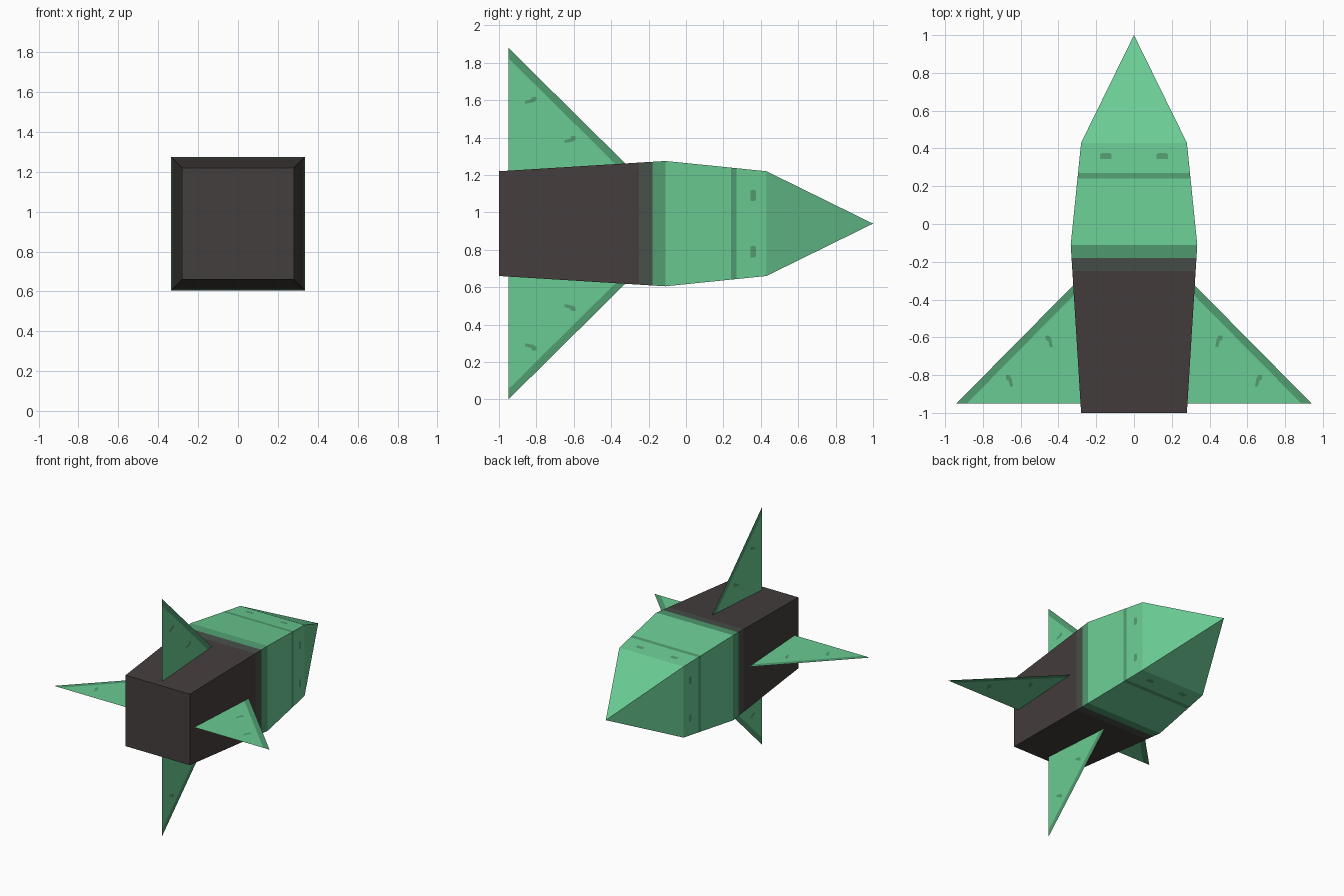
import bpy, bmesh, math
from mathutils import Vector, Matrix

if "Cube" in bpy.data.objects:
    bpy.data.objects.remove(bpy.data.objects["Cube"])

CZ = 0.94  # height of the long axis


def lin(c):
    c /= 255
    return c / 12.92 if c <= 0.04045 else ((c + 0.055) / 1.055) ** 2.4


def mat(name, h):
    m = bpy.data.materials.new(name)
    m.diffuse_color = [lin(int(h[i:i + 2], 16)) for i in (0, 2, 4)] + [1]
    m.use_nodes = True
    m.node_tree.nodes["Principled BSDF"].inputs["Base Color"].default_value = m.diffuse_color
    return m


GREEN = mat("light green", "6ACB93")
DARK = mat("dark green", "519D71")
BROWN = mat("charcoal brown", "443E3D")
SOOT = mat("sooty green", "475049")
MATS = [GREEN, DARK, BROWN, SOOT]


def finish(bm, name):
    me = bpy.data.meshes.new(name)
    bm.to_mesh(me)
    bm.free()
    for m in MATS:
        me.materials.append(m)
    ob = bpy.data.objects.new(name, me)
    bpy.context.collection.objects.link(ob)
    return ob


def half(y):
    # half width of the square hull at y
    if y < -0.11:
        return 0.28 + 0.055 * (y + 1) / 0.89
    return 0.335 - 0.055 * (y + 0.11) / 0.54


def turn(k):
    # quarter turns about the hull axis
    return Matrix.Translation((0, 0, CZ)) @ Matrix.Rotation(k * math.pi / 2, 4, 'Y')


# Hull: square rings along y, with painted bands and a pyramid nose
bm = bmesh.new()
stations = [-1, -0.25, -0.18, -0.11, 0.24, 0.27, 0.43]
bands = [2, 3, 1, 0, 1, 0]
rings = []
for y in stations:
    h = half(y)
    rings.append([bm.verts.new((sx * h, y, CZ + sz * h))
                  for sx, sz in ((-1, -1), (1, -1), (1, 1), (-1, 1))])
bm.faces.new(rings[0]).material_index = 2
for a, b, m in zip(rings, rings[1:], bands):
    for i in range(4):
        j = (i + 1) % 4
        bm.faces.new((a[i], a[j], b[j], b[i])).material_index = m
tip = bm.verts.new((0, 1, CZ))
for i in range(4):
    bm.faces.new((rings[-1][i], rings[-1][(i + 1) % 4], tip))
bmesh.ops.recalc_face_normals(bm, faces=bm.faces)
finish(bm, "rocket_hull")

# Hull rivet marks: two small plates on each side, just above the surface
bm = bmesh.new()
for k in range(4):
    for s in (-1, 1):
        pts = [(-.03, -.015), (.03, -.015), (.03, .008), (.022, .015), (-.022, .015), (-.03, .008)]
        vs = [bm.verts.new(turn(k) @ Vector((s * 0.15 + u, 0.36 + v, half(0.36 + v) + 0.003)))
              for u, v in pts]
        bm.faces.new(vs).material_index = 1
finish(bm, "hull_marks")

# Fins: flat triangles with a dark leading edge and curved marks on both faces
mark = [(-.02, -.03), (-.004, -.03), (.004, 0), (.018, .008),
        (.018, .03), (0, .03), (-.012, .014), (-.014, 0)]
for k, name in enumerate(("right", "bottom", "left", "top")):
    bm = bmesh.new()

    def poly(pts, z, m):
        f = bm.faces.new([bm.verts.new(turn(k) @ Vector((r, y, z))) for r, y in pts])
        f.material_index = m

    poly([(0.2, -0.95), (0.885, -0.95), (0.2, -0.257)], 0, 0)
    poly([(0.885, -0.95), (0.94, -0.95), (0.2, -0.202), (0.2, -0.257)], 0, 1)
    for r, y in ((0.66, -0.83), (0.45, -0.62)):
        pts = [(r + u, y + v) for u, v in mark]
        poly(pts, 0.002, 1)
        poly(pts[::-1], -0.002, 1)
    finish(bm, name + "_fin")
